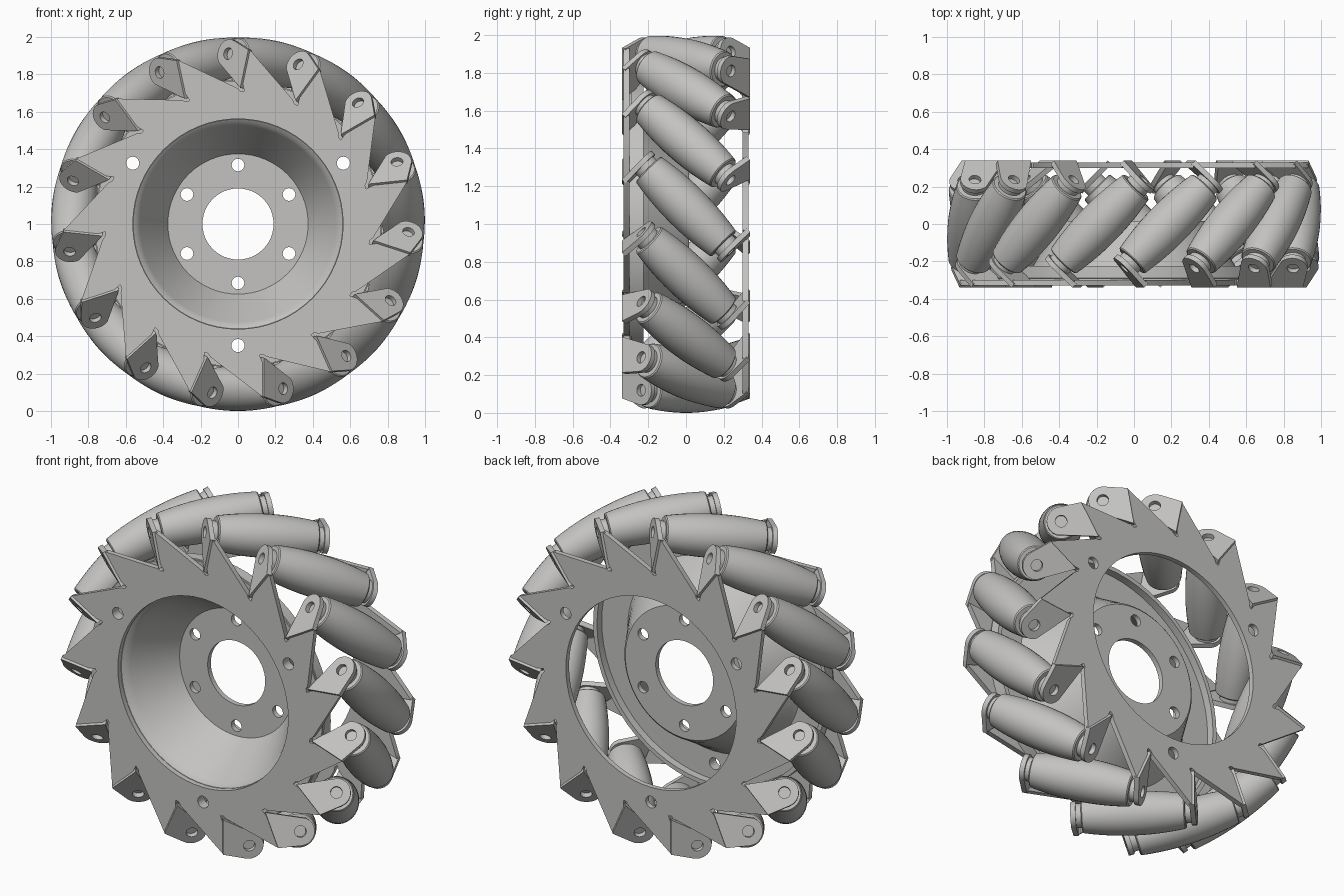
import bpy, bmesh, math
from mathutils import Matrix, Vector

if "Cube" in bpy.data.objects:
    bpy.data.objects.remove(bpy.data.objects["Cube"])

N = 15                      # rollers around the wheel
HUB = Vector((0, 0, 1))     # wheel centre
Y = Vector((0, 1, 0))
RC = 0.88                   # radius of the roller centres
FOLD_T, HOLE_T, HOLE_Y = -0.13, -0.232, -0.228
FACE_ON = Matrix.Rotation(math.pi / 2, 4, 'X')   # local z becomes -y

grey = bpy.data.materials.new("light_grey_metal")
grey.use_nodes = True
grey.diffuse_color = (0.55, 0.545, 0.535, 1)
grey.node_tree.nodes["Principled BSDF"].inputs["Base Color"].default_value = (0.55, 0.545, 0.535, 1)


def circle(r, cx=0, cy=0, n=32):
    return [(cx + r * math.cos(2 * math.pi * i / n), cy + r * math.sin(2 * math.pi * i / n))
            for i in range(n)]


def hole_ring(count, dist, r, start):
    return [circle(r, dist * math.cos(start + 2 * math.pi * i / count),
                   dist * math.sin(start + 2 * math.pi * i / count), 20) for i in range(count)]


def sheet(loops, thickness):
    """Flat plate mesh: first loop is the outline, the others are holes."""
    cu = bpy.data.curves.new("outline", 'CURVE')
    cu.dimensions, cu.fill_mode, cu.extrude = '2D', 'BOTH', thickness / 2
    for pts in loops:
        sp = cu.splines.new('POLY')
        sp.points.add(len(pts) - 1)
        for p, (x, y) in zip(sp.points, pts):
            p.co = (x, y, 0, 1)
        sp.use_cyclic_u = True
    ob = bpy.data.objects.new("outline", cu)
    me = bpy.data.meshes.new_from_object(ob)
    bpy.data.objects.remove(ob)
    bpy.data.curves.remove(cu)
    bm = bmesh.new()
    bm.from_mesh(me)
    return finish(bm, me)


def lathe(profile, steps, closed=True):
    """Turn (radius, height) points around local z."""
    bm = bmesh.new()
    vs = [bm.verts.new((r, 0, z)) for r, z in profile]
    es = [bm.edges.new(p) for p in zip(vs, vs[1:])]
    if closed:
        es.append(bm.edges.new((vs[-1], vs[0])))
    bmesh.ops.spin(bm, geom=vs + es, axis=(0, 0, 1), cent=(0, 0, 0),
                   angle=2 * math.pi, steps=steps)
    return finish(bm, bpy.data.meshes.new("lathe"))


def finish(bm, me):
    bmesh.ops.remove_doubles(bm, verts=bm.verts, dist=1e-5)
    bmesh.ops.recalc_face_normals(bm, faces=bm.faces)
    bm.to_mesh(me)
    bm.free()
    me.materials.clear()
    me.materials.append(grey)
    me.shade_smooth()
    me.set_sharp_from_angle(angle=math.radians(30))
    return me


def place(name, me, matrix):
    ob = bpy.data.objects.new(name, me)
    bpy.context.collection.objects.link(ob)
    ob.matrix_world = matrix
    return ob


def frame(x, y, z, origin):
    m = Matrix((x, y, z)).transposed().to_4x4()
    m.translation = origin
    return m


angles = [math.radians(78 - 360 / N * i) for i in range(N)]


def radial(a):
    return Vector((math.cos(a), 0, math.sin(a)))


def tangent(a):
    return Vector((math.sin(a), 0, -math.cos(a)))


# Saw-toothed rim plate, with slots at the roots of the teeth
teeth = []
for a in angles:
    for t, r in ((-0.155, 0.71), (-0.135, 0.697), (-0.115, 0.70), (FOLD_T, 0.74), (FOLD_T, 0.923)):
        p = tangent(a) * t + radial(a) * r
        teeth.append((p.x, p.z))
bolt_holes = hole_ring(3, 0.65, 0.035, math.radians(30))
plate = sheet([teeth, circle(0.562, n=64)] + bolt_holes, 0.03)

# Bent tab that carries the roller axle
hs = (HOLE_T - FOLD_T) * -math.sqrt(2)
tab_outline = [(0.0, 0.715), (0.0, 0.923)]
for d in range(105, -46, -15):
    tab_outline.append((hs + 0.078 * math.cos(math.radians(d)), RC + 0.078 * math.sin(math.radians(d))))
tab = sheet([tab_outline, circle(0.032, hs, RC, 20)], 0.028)

# Barrel roller with a collar at each end
L = 0.275
body = [(0.12 - 0.024 * (k / 6) ** 2, L * k / 6) for k in range(-6, 7)]
roller_profile = ([(0, -0.312), (0.066, -0.312), (0.066, -L - 0.006), (0.09, -L - 0.006)]
                  + body + [(0.09, L + 0.006), (0.066, L + 0.006), (0.066, 0.312), (0, 0.312)])
roller = lathe(roller_profile, 32, closed=False)

# Front and back rims are the same part turned half way round
for side, turn in (("front", 0), ("back", math.pi)):
    spin = Matrix.Translation(HUB) @ Matrix.Rotation(turn, 4, 'Z')
    place(side + "_rim_plate", plate, spin @ Matrix.Translation((0, -0.315, 0)) @ FACE_ON)
    for i, a in enumerate(angles):
        s = (Y - tangent(a)).normalized()
        origin = tangent(a) * FOLD_T + Y * (HOLE_Y + FOLD_T - HOLE_T - 0.204)
        origin = tangent(a) * FOLD_T + Y * (HOLE_Y - (FOLD_T - HOLE_T))
        place(f"{side}_tab_{i + 1}", tab, spin @ frame(s, radial(a), s.cross(radial(a)), origin))

for i, a in enumerate(angles):
    axis = (Y + tangent(a)).normalized()
    place(f"roller_{i + 1}", roller,
          frame(radial(a), axis.cross(radial(a)), axis, HUB + radial(a) * RC))

# Dished hub: flange with a lip, sloping wall and drilled centre disc
hub_face = Matrix.Translation(HUB) @ FACE_ON
flange = sheet([circle(0.765, n=64), circle(0.56, n=64)] + bolt_holes, 0.03)
place("hub_flange", flange, Matrix.Translation((0, -0.285, 1)) @ FACE_ON)
place("hub_lip", lathe([(0.745, 0.30), (0.77, 0.29), (0.77, 0.225), (0.745, 0.225)], 64), hub_face)
place("hub_wall", lathe([(0.375, 0.015), (0.525, 0.262), (0.54, 0.285), (0.562, 0.30),
                         (0.575, 0.27), (0.56, 0.255), (0.405, -0.002), (0.39, -0.015),
                         (0.375, -0.015)], 64), hub_face)
disc = sheet([circle(0.38, n=64), circle(0.19, n=48)] + hole_ring(6, 0.315, 0.034, math.radians(30)), 0.03)
place("hub_disc", disc, hub_face)
